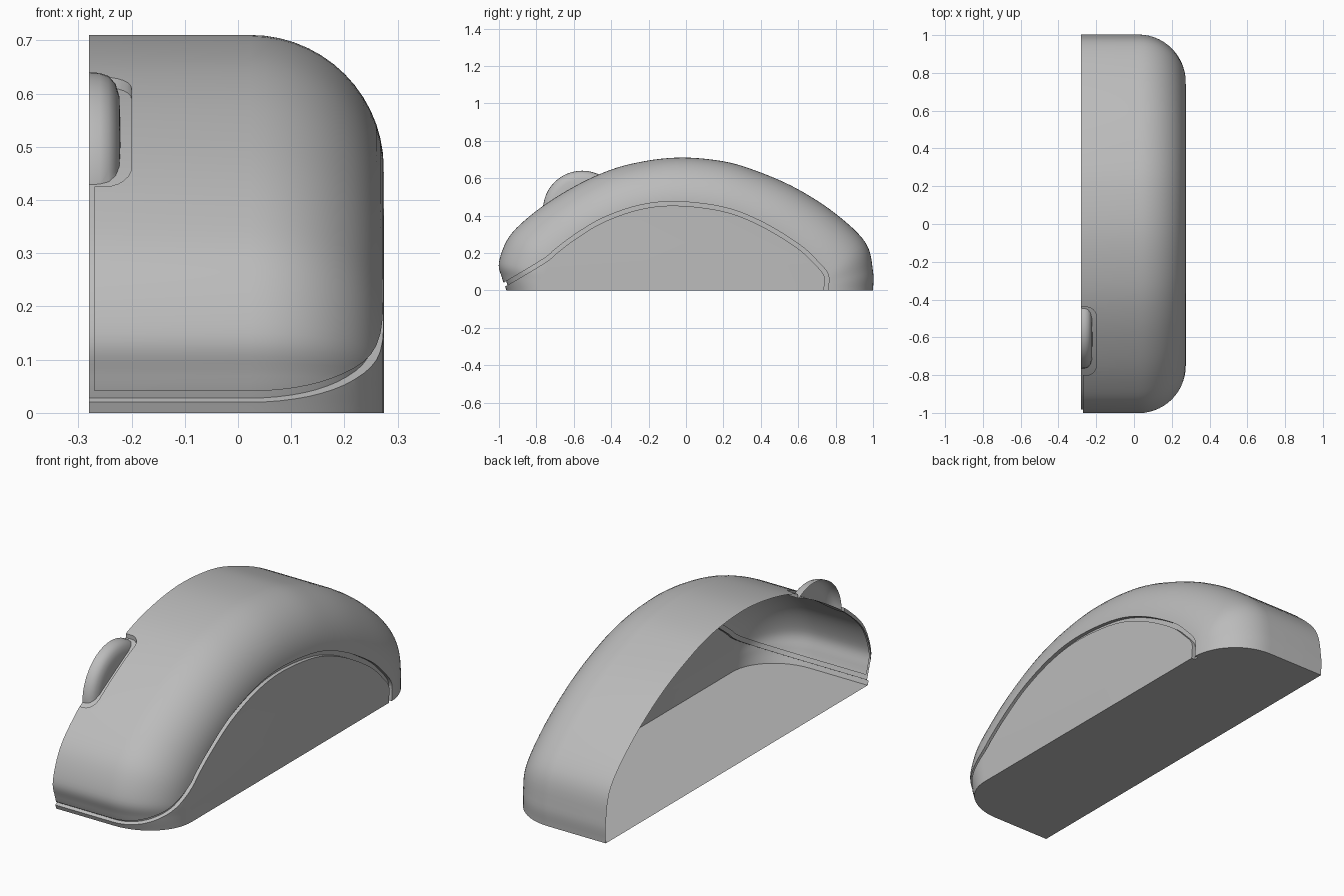
import bpy, bmesh, math
from mathutils import Vector

if "Cube" in bpy.data.objects:
    bpy.data.objects.remove(bpy.data.objects["Cube"])

CUT, FLAT, SIDE = -0.28, 0.023, 0.274      # open centre plane, fillet start, flank
grey = bpy.data.materials.new("mid_grey")
grey.diffuse_color = (0.5, 0.5, 0.5, 1)
grey.use_nodes = True
grey.node_tree.nodes["Principled BSDF"].inputs["Base Color"].default_value = grey.diffuse_color

# Centre outline (y, z) paired with the inner edge of the rounded shoulder
OUTLINE = [(1, 0), (1, .1), (.96, .255), (.8, .41), (.6, .54), (.4, .63), (.2, .69),
           (-.05, .71), (-.3, .675), (-.5, .605), (-.7, .495), (-.85, .385),
           (-.95, .28), (-1, .15), (-.985, .07), (-.96, 0)]
SHOULDER = [(.75, 0), (.75, .04), (.745, .09), (.66, .19), (.49, .315), (.325, .395),
            (.15, .445), (-.05, .46), (-.22, .44), (-.38, .39), (-.54, .305),
            (-.65, .22), (-.72, .16), (-.75, .10), (-.745, .05), (-.74, 0)]
# Upper edge of the seam around the flank
SEAM = [(.76, 0), (.76, .085), (.7, .16), (.6, .25), (.4, .37), (.2, .445), (-.05, .475),
        (-.25, .455), (-.45, .385), (-.6, .295), (-.7, .22), (-.76, .17), (-.96, .05),
        (-1.1, -.03)]


def smooth_path(pts, steps):
    """Catmull-Rom curve through 2D points."""
    p = [Vector(q) for q in pts]
    p = [2 * p[0] - p[1]] + p + [2 * p[-1] - p[-2]]
    out = []
    for i in range(1, len(p) - 2):
        a, b, c, d = p[i - 1:i + 3]
        for k in range(steps):
            t = k / steps
            out.append(0.5 * (2 * b + (c - a) * t + (2 * a - 5 * b + 4 * c - d) * t * t
                              + (3 * b - a - 3 * c + d) * t ** 3))
    return out + [p[-2]]


def to_object(name, bm):
    bmesh.ops.recalc_face_normals(bm, faces=bm.faces)
    me = bpy.data.meshes.new(name)
    bm.to_mesh(me)
    bm.free()
    ob = bpy.data.objects.new(name, me)
    bpy.context.collection.objects.link(ob)
    me.materials.append(grey)
    return ob


def shell_solid(name, inset=0.0, left=CUT, drop=0.0):
    """Outline swept sideways into a rounded shoulder; inset gives a smaller copy."""
    outer, inner = smooth_path(OUTLINE, 6), smooth_path(SHOULDER, 6)
    bm, rows, n = bmesh.new(), [], 14
    for p, q in zip(outer, inner):
        p = p + (q - p) * inset / .25
        r = SIDE - inset - FLAT
        row = [(left, p.x, p.y)]
        for k in range(n + 1):
            a = math.pi / 2 * k / n
            s = p + (q - p) * (1 - math.cos(a))
            row.append((FLAT + r * math.sin(a), s.x, s.y))
        rows.append(row)
    if drop:
        low = [[(x, y, -drop) for x, y, z in rows[i]] for i in (0, -1)]
        rows = [low[0]] + rows + [low[1]]
    g = [[bm.verts.new(v) for v in row] for row in rows]
    for r0, r1 in zip(g, g[1:]):
        for k in range(n + 1):
            bm.faces.new((r0[k], r0[k + 1], r1[k + 1], r1[k]))
    bm.faces.new([r[0] for r in g])
    bm.faces.new([r[-1] for r in g])
    bm.faces.new(g[0] + g[-1][::-1])
    return to_object(name, bm)


def prism(name, start, move):
    """Closed polygon extruded along a vector."""
    bm = bmesh.new()
    a = [bm.verts.new(v) for v in start]
    b = [bm.verts.new(Vector(v) + Vector(move)) for v in start]
    bm.faces.new(a)
    bm.faces.new(b)
    for i in range(len(a)):
        j = (i + 1) % len(a)
        bm.faces.new((a[i], a[j], b[j], b[i]))
    return to_object(name, bm)


def subtract(ob, cutter):
    m = ob.modifiers.new("cut", 'BOOLEAN')
    m.operation, m.solver, m.object = 'DIFFERENCE', 'EXACT', cutter
    bpy.context.view_layer.objects.active = ob
    bpy.ops.object.modifier_apply(modifier=m.name)


def finish(ob):
    """Open the centre plane and shade smooth with sharp edges."""
    bm = bmesh.new()
    bm.from_mesh(ob.data)
    gone = [f for f in bm.faces if all(v.co.x < CUT + 1e-4 for v in f.verts)]
    bmesh.ops.delete(bm, geom=gone, context='FACES')
    bm.to_mesh(ob.data)
    bm.free()
    bpy.ops.object.select_all(action='DESELECT')
    ob.select_set(True)
    bpy.context.view_layer.objects.active = ob
    bpy.ops.object.shade_smooth_by_angle(angle=math.radians(35))


body = shell_solid("body_shell")
core = shell_solid("groove_floor_helper", inset=.018, left=-.6, drop=.3)

# Seam band: the path and its offset copy, extruded across the body
top = smooth_path(SEAM, 5)
low = []
for i, p in enumerate(top):
    d = (top[min(i + 1, len(top) - 1)] - top[max(i - 1, 0)]).normalized()
    low.append(p + Vector((-d.y, d.x)) * .022)
tail = Vector((0, -.1))
band = [top[0] + tail] + top + low[::-1] + [low[0] + tail]
seam = prism("seam_cutter", [(-.5, p.x, p.y) for p in band], (1, 0, 0))

# Rounded wheel opening
rim = [(-.5, -.80), (-.5, -.44)]
for cy, a0 in ((-.49, 90), (-.75, 0)):
    for k in range(7):
        a = math.radians(a0 - 15 * k)
        rim.append((-.25 + .05 * math.cos(a), cy + .05 * math.sin(a)))
opening = prism("opening_cutter", [(x, y, .3) for x, y in rim], (0, 0, .6))

# Gap between the front buttons
gap = prism("button_gap_cutter",
            [(-.5, -1.2, .035), (-.27, -1.2, .035), (-.27, -.75, .035), (-.5, -.75, .035)],
            (0, 0, .8))

for cutter in (seam, opening, gap):
    subtract(cutter, core)
    subtract(body, cutter)

# Scroll wheel: half lathe around the x axis
bm = bmesh.new()
section = [(CUT, .21), (-.26, .209), (-.243, .203), (-.23, .188), (-.223, .165), (-.221, .12)]
rings = []
for x, r in section:
    rings.append([bm.verts.new((x, -.555 + r * math.cos(a), .43 + r * math.sin(a)))
                  for a in (2 * math.pi * k / 48 for k in range(48))])
for r0, r1 in zip(rings, rings[1:]):
    for k in range(48):
        j = (k + 1) % 48
        bm.faces.new((r0[k], r0[j], r1[j], r1[k]))
bm.faces.new(rings[0])
bm.faces.new(rings[-1])
wheel = to_object("scroll_wheel", bm)
subtract(wheel, core)

for ob in (body, wheel):
    finish(ob)
for ob in (core, seam, opening, gap):
    bpy.data.objects.remove(ob, do_unlink=True)
